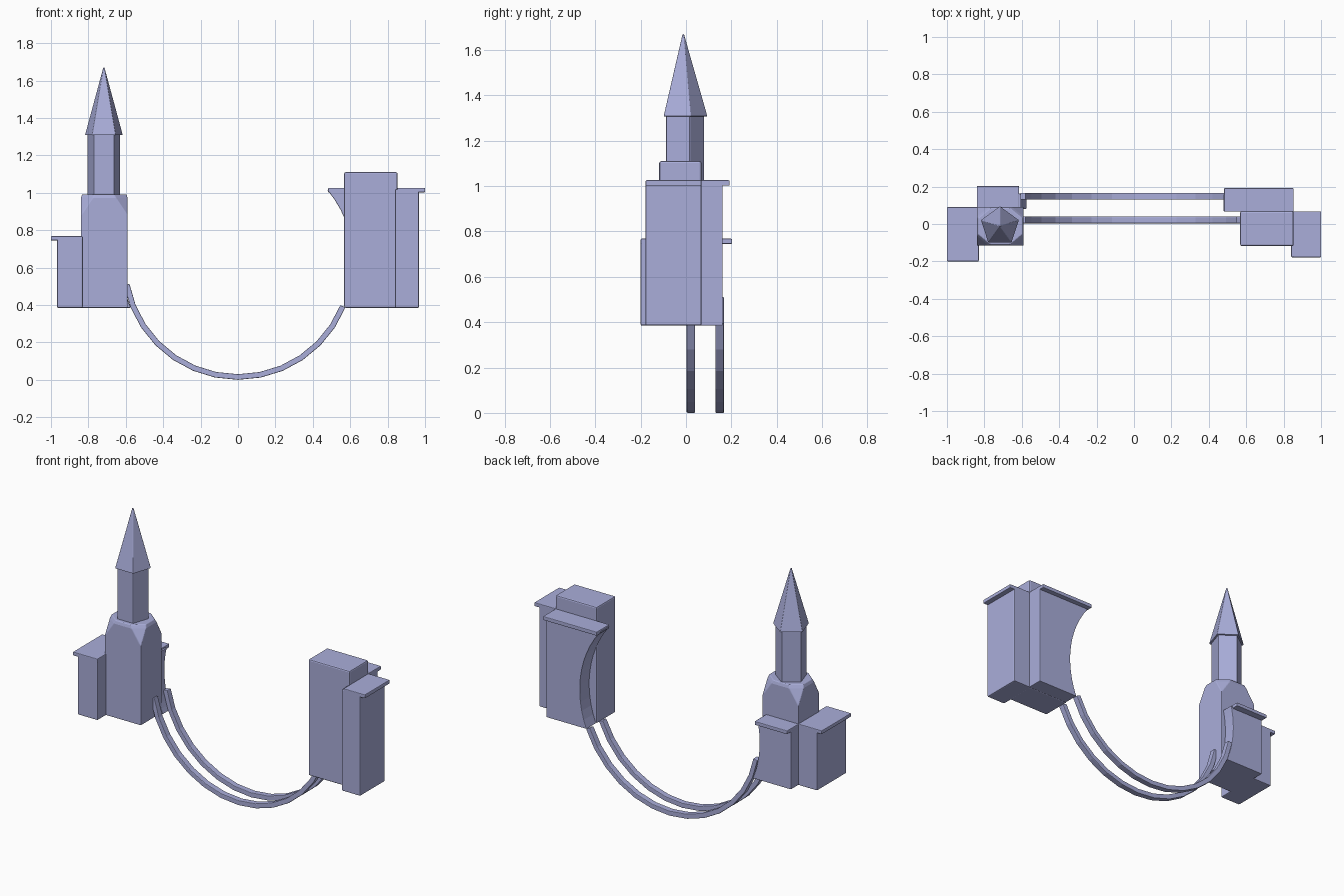
import bpy, bmesh, math
from mathutils import Vector

cube = bpy.data.objects.get("Cube")
if cube:
    bpy.data.objects.remove(cube, do_unlink=True)

COLOUR = (0.40, 0.42, 0.70, 1.0)
stone = bpy.data.materials.new("pale_lavender")
stone.use_nodes = True
stone.diffuse_color = COLOUR
stone.node_tree.nodes["Principled BSDF"].inputs["Base Color"].default_value = COLOUR

BASE = 0.385          # underside of the buildings
RING_Z = RING_R = 0.62  # centre height and outer radius of the arc


def finish(name, bm, bevel=0.006):
    """Turn a bmesh into an object with softly worn edges."""
    bmesh.ops.recalc_face_normals(bm, faces=bm.faces)
    mesh = bpy.data.meshes.new(name)
    bm.to_mesh(mesh)
    bm.free()
    mesh.materials.append(stone)
    obj = bpy.data.objects.new(name, mesh)
    bpy.context.collection.objects.link(obj)
    if bevel:
        mod = obj.modifiers.new("soft_edges", "BEVEL")
        mod.width = bevel
        mod.segments = 2
        mod.limit_method = "ANGLE"
        mod.angle_limit = math.radians(30)
    return obj


def prism(name, profile, y0, y1, bevel=0.006):
    """Extrude an (x, z) outline from y0 to y1."""
    bm = bmesh.new()
    face = bm.faces.new([bm.verts.new((x, y0, z)) for x, z in profile])
    out = bmesh.ops.extrude_face_region(bm, geom=[face])
    verts = [v for v in out["geom"] if isinstance(v, bmesh.types.BMVert)]
    bmesh.ops.translate(bm, verts=verts, vec=(0, y1 - y0, 0))
    return finish(name, bm, bevel)


def box(name, x0, x1, y0, y1, z0, z1, bevel=0.006):
    return prism(name, [(x0, z0), (x1, z0), (x1, z1), (x0, z1)], y0, y1, bevel)


def hollow_wall(name, side, outer_x, y0, y1, top, steps=12):
    """Wall whose inner side is scooped out along the arc's circle."""
    profile = [(outer_x, top), (outer_x, BASE)]
    for i in range(steps + 1):
        z = BASE + (top - BASE) * i / steps
        profile.append((side * math.sqrt(RING_R**2 - (z - RING_Z)**2), z))
    return prism(name, profile, y0, y1, 0.004)


def pentagon(name, r0, r1, z0, z1):
    """Five-sided shaft or spire with one corner to the back."""
    bm = bmesh.new()
    bmesh.ops.create_cone(bm, cap_ends=True, segments=5, radius1=r0,
                          radius2=r1, depth=z1 - z0)
    corner = max(bm.verts, key=lambda v: v.co.xy.length).co
    turn = math.pi / 2 - math.atan2(corner.y, corner.x)
    for v in bm.verts:
        angle = math.atan2(v.co.y, v.co.x) + turn
        r = v.co.xy.length
        v.co = (-0.717 + r * math.cos(angle), -0.012 + r * math.sin(angle),
                v.co.z + (z0 + z1) / 2)
    return finish(name, bm, 0.004)


def arc_band(name, y0, y1, steps=13):
    """Hanging band that joins the two buildings."""
    start, end = math.radians(190.5), math.radians(338)
    angles = [start + (end - start) * i / steps for i in range(steps + 1)]
    bm = bmesh.new()
    rings = []
    for a in angles:
        rings.append([bm.verts.new((r * math.cos(a), y, RING_Z + r * math.sin(a)))
                      for r, y in ((RING_R, y0), (RING_R, y1),
                                   (RING_R - 0.03, y1), (RING_R - 0.03, y0))])
    for a, b in zip(rings, rings[1:]):
        for i in range(4):
            j = (i + 1) % 4
            bm.faces.new((a[i], a[j], b[j], b[i]))
    bm.faces.new(rings[0])
    bm.faces.new(rings[-1])
    return finish(name, bm, 0.004)


# Tower body: square, with its upper corners sliced towards the shaft
bm = bmesh.new()
cx, cy, hx, hy = -0.715, -0.012, 0.125, 0.103
for sx in (-1, 1):
    for sy in (-1, 1):
        points = [(1, 1, BASE), (1, 1, 0.88), (0.94, 0.42, 0.992),
                  (0.42, 0.94, 0.992), (1, 0.5, 0.972), (0.5, 1, 0.972)]
        for u, v, z in points:
            bm.verts.new(Vector((cx + sx * u * hx, cy + sy * v * hy, z)))
bmesh.ops.convex_hull(bm, input=bm.verts)
bmesh.ops.dissolve_limit(bm, angle_limit=0.02, verts=bm.verts, edges=bm.edges)
finish("tower_body", bm, 0.004)

# Tower shaft and spire
pentagon("tower_shaft", 0.093, 0.093, 0.95, 1.32)
pentagon("tower_spire", 0.107, 0.004, 1.308, 1.67)

# Low wings around the tower
box("tower_side_wing", -0.968, -0.83, -0.2, 0.09, BASE, 0.76)
box("tower_side_cornice", -1.0, -0.83, -0.2, 0.09, 0.745, 0.768, 0.004)
hollow_wall("tower_back_wing", -1, -0.838, 0.08, 0.162, 0.76)
box("tower_back_cornice", -0.84, -0.615, 0.08, 0.203, 0.745, 0.768, 0.004)

# Tall block with its side and back wings
box("hall_body", 0.568, 0.853, -0.118, 0.068, BASE, 1.11, 0.008)
box("hall_side_wing", 0.84, 0.968, -0.178, 0.068, BASE, 1.02)
box("hall_side_cornice", 0.852, 1.0, -0.178, 0.068, 1.002, 1.026, 0.004)
hollow_wall("hall_back_wing", 1, 0.853, 0.066, 0.162, 1.015)
box("hall_back_cornice", 0.482, 0.853, 0.066, 0.192, 1.002, 1.026, 0.004)

# Pair of hanging bands
arc_band("front_band", 0.003, 0.04)
arc_band("back_band", 0.13, 0.167)
